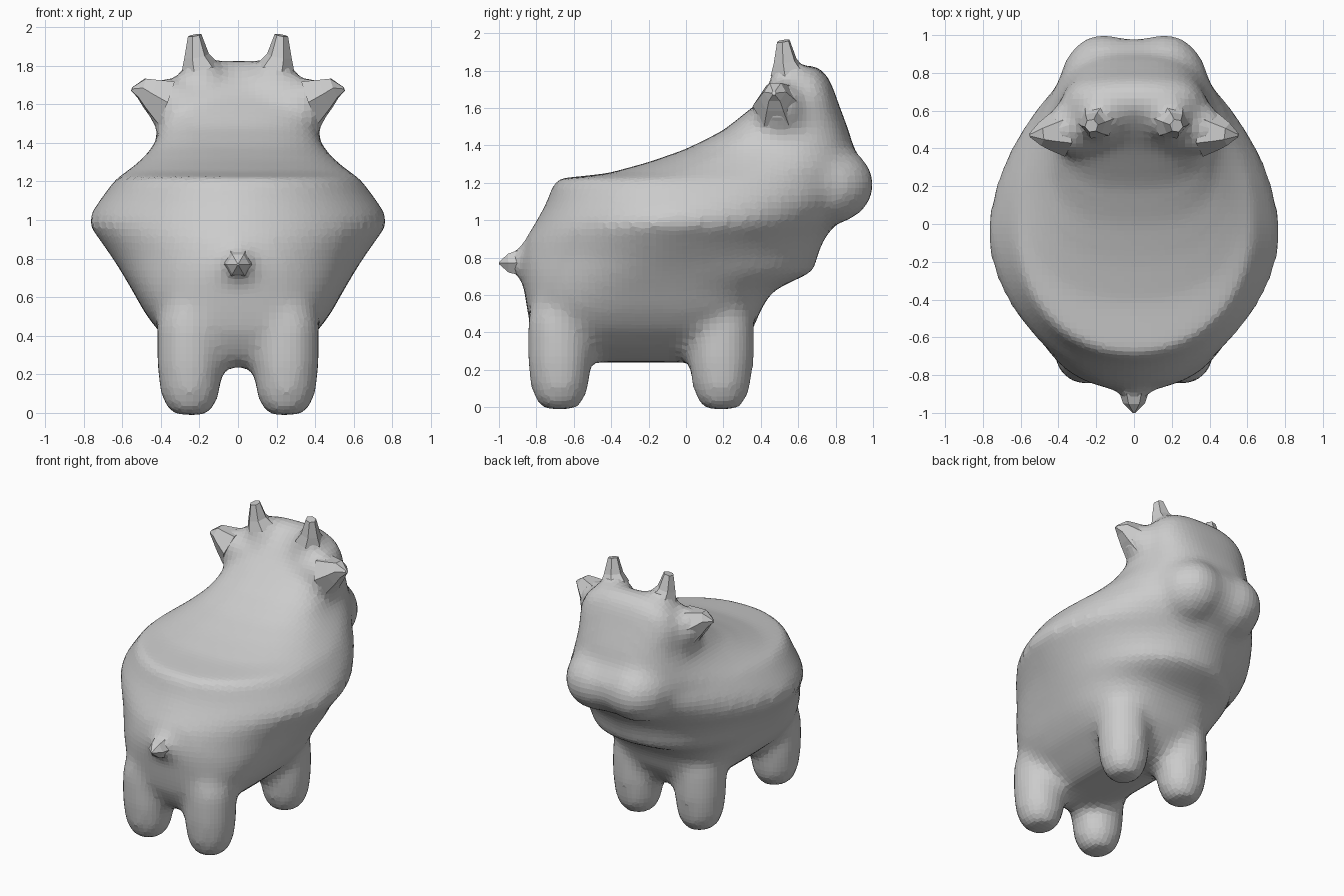
import bpy, bmesh, math
from mathutils import Vector, Matrix

if "Cube" in bpy.data.objects:
    bpy.data.objects.remove(bpy.data.objects["Cube"])


def skin(bm, rings):
    # bridge a stack of equal vertex rings and cap both ends
    vs = [[bm.verts.new(p) for p in r] for r in rings]
    n = len(vs[0])
    for a, b in zip(vs, vs[1:]):
        for i in range(n):
            j = (i + 1) % n
            bm.faces.new((a[i], a[j], b[j], b[i]))
    bm.faces.new(vs[0][::-1])
    bm.faces.new(vs[-1])


def slice_ring(z, back, front, w, yc, n, count=48):
    # horizontal superellipse slice with different front and back lengths
    pts = []
    for i in range(count):
        t = math.tau * i / count
        c, s = math.cos(t), math.sin(t)
        x = math.copysign(abs(c) ** (2 / n), c) * w
        r = abs(s) ** (2 / n)
        y = yc + (front - yc) * r if s > 0 else yc - (yc - back) * r
        pts.append((x, y, z))
    return pts


def tube(bm, path, sides):
    # tapered tube through (centre, radius) stations
    d = (Vector(path[-1][0]) - Vector(path[0][0])).normalized()
    q = d.to_track_quat('Z', 'Y')
    rings = [[Vector(c) + q @ Vector((r * math.cos(math.tau * i / sides),
                                      r * math.sin(math.tau * i / sides), 0))
              for i in range(sides)] for c, r in path]
    skin(bm, rings)


def blob(bm, centre, radii):
    m = Matrix.Translation(centre) @ Matrix.Diagonal((*radii, 1))
    bmesh.ops.create_uvsphere(bm, u_segments=24, v_segments=14, radius=1, matrix=m)


def finish(bm, name):
    bmesh.ops.recalc_face_normals(bm, faces=bm.faces[:])
    me = bpy.data.meshes.new(name)
    bm.to_mesh(me)
    bm.free()
    ob = bpy.data.objects.new(name, me)
    bpy.context.collection.objects.link(ob)
    return ob


# trunk and head: z, back y, front y, half width, y of widest point, squareness
slices = [
    (.24, -.70, .20, .17, -.25, 2.8),
    (.30, -.77, .28, .27, -.25, 3.0),
    (.42, -.83, .36, .41, -.24, 3.4),
    (.52, -.85, .40, .485, -.22, 3.1),
    (.62, -.865, .46, .54, -.20, 2.7),
    (.73, -.885, .69, .605, -.17, 2.2),
    (.80, -.885, .70, .65, -.12, 2.0),
    (.90, -.86, .74, .72, -.08, 1.9),
    (.98, -.81, .80, .78, -.05, 1.88),
    (1.05, -.77, .86, .755, -.03, 1.9),
    (1.12, -.735, .90, .705, 0, 2.0),
    (1.22, -.705, .92, .63, 0, 2.1),
    (1.25, -.42, .92, .58, .10, 2.3),
    (1.31, -.20, .92, .505, .25, 2.5),
    (1.38, .00, .90, .44, .42, 2.7),
    (1.48, .20, .87, .40, .52, 2.7),
    (1.64, .40, .81, .385, .60, 2.7),
    (1.74, .50, .775, .335, .63, 2.7),
    (1.80, .57, .735, .25, .64, 2.4),
    (1.83, .61, .69, .16, .645, 2.3),
]
bm = bmesh.new()
skin(bm, [slice_ring(*s) for s in slices])


def horn(sx):
    return [((sx * .18, .57, 1.66), .17), ((sx * .195, .545, 1.79), .10),
            ((sx * .215, .53, 1.85), .066), ((sx * .225, .52, 1.958), .036)]


def ear(sx):
    return [((sx * .26, .54, 1.57), .18), ((sx * .38, .49, 1.61), .135),
            ((sx * .455, .48, 1.655), .09), ((sx * .50, .475, 1.685), .06),
            ((sx * .55, .47, 1.68), .012)]


tail = [((0, -.78, .79), .15), ((0, -.87, .775), .085),
        ((0, -.95, .77), .058), ((0, -1.0, .77), .006)]

for sx in (-1, 1):
    # stubby legs with rounded feet, merging into the trunk
    for y in (-.675, .19):
        tube(bm, [((sx * (.25 if z < .5 else .23), y, z), r) for z, r in
                  ((-.012, .085), (.02, .125), (.1, .157), (.25, .175),
                   (.45, .175), (.62, .14))], 16)
    # two broad muzzle lobes
    blob(bm, (sx * .16, .70, 1.19), (.245, .31, .23))
    # roots that blend into the head
    tube(bm, horn(sx)[:3], 12)
    tube(bm, ear(sx)[:3], 12)
# muzzle bridge filling between lobes
blob(bm, (0, .68, 1.2), (.42, .305, .24))
tube(bm, tail[:3], 12)

body = finish(bm, "body")
rm = body.modifiers.new("blend", 'REMESH')
rm.mode = 'VOXEL'
rm.voxel_size = .036
sm = body.modifiers.new("soften", 'SMOOTH')
sm.factor = .5
sm.iterations = 10

# faceted horn and ear tips, mirrored left and right
for side, sx in (("left", -1), ("right", 1)):
    bm = bmesh.new()
    tube(bm, horn(sx)[1:], 6)
    finish(bm, side + "_horn")
    bm = bmesh.new()
    tube(bm, ear(sx)[1:], 6)
    finish(bm, side + "_ear")

# short tail stub
bm = bmesh.new()
tube(bm, tail[1:], 6)
finish(bm, "tail")
